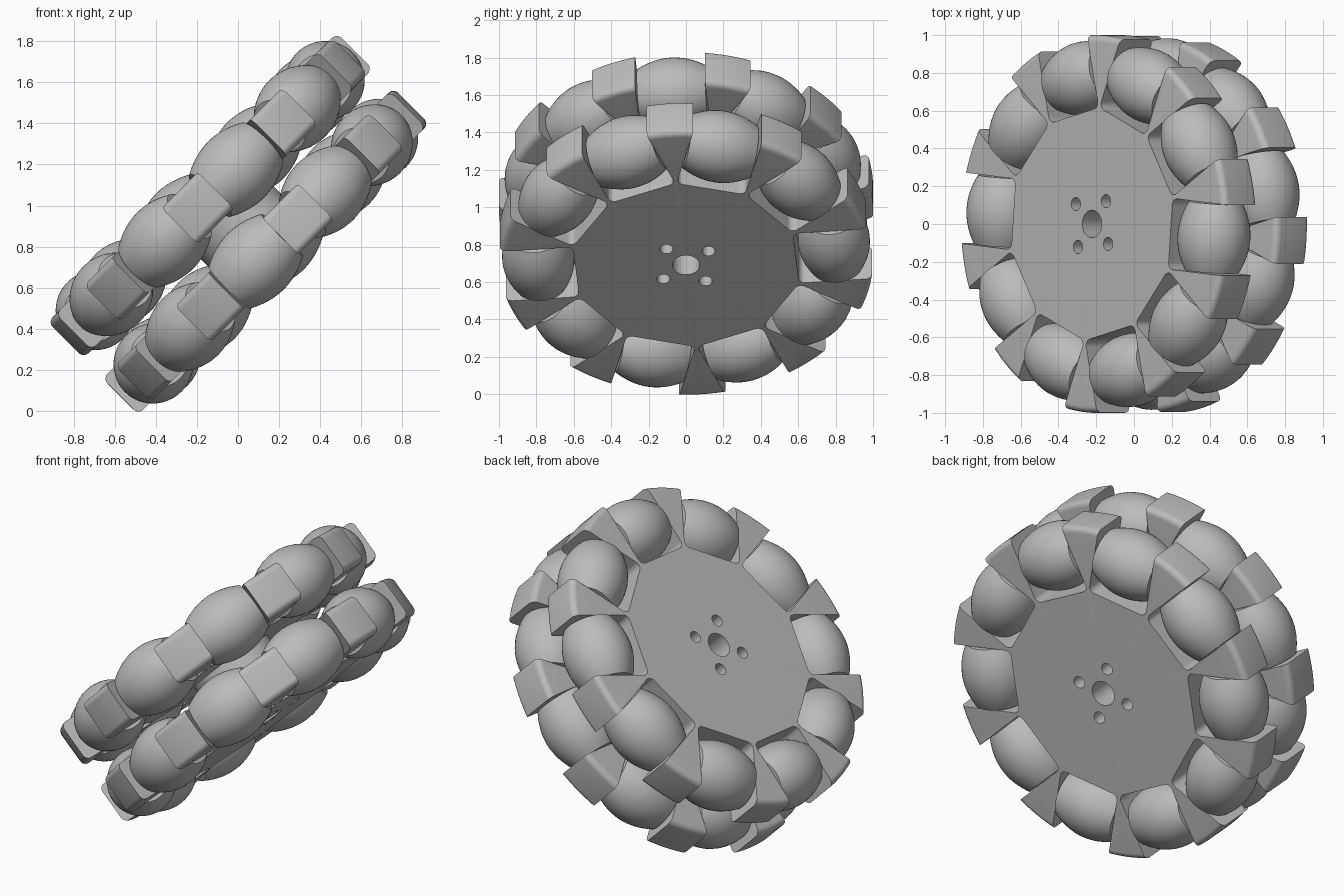
import bpy, bmesh, math
from math import pi, sin, cos, radians
from mathutils import Matrix, Vector

cube = bpy.data.objects.get("Cube")
if cube:
    bpy.data.objects.remove(cube, do_unlink=True)

RIM, INNER, OUTER = 1.0, 0.068, 0.315      # wheel radius and plate faces along the axle
COUNT = 10
STEP = 2 * pi / COUNT
POCKET_HALF, POCKET_FLOOR = 0.188, 0.59
ROLLER_R, ROLLER_END, ROLLER_HALF, ROLLER_AT = 0.193, 0.143, 0.183, 0.793
TILT = Matrix.Translation((0, 0, 0.913)) @ Matrix.Rotation(radians(-45), 4, 'Y')

grey = bpy.data.materials.new("plain grey")
grey.use_nodes = True
grey.diffuse_color = (0.5, 0.5, 0.5, 1)
grey.node_tree.nodes["Principled BSDF"].inputs["Base Color"].default_value = (0.5, 0.5, 0.5, 1)


def make(name, bm):
    bmesh.ops.recalc_face_normals(bm, faces=bm.faces)
    mesh = bpy.data.meshes.new(name)
    bm.to_mesh(mesh)
    bm.free()
    mesh.materials.append(grey)
    obj = bpy.data.objects.new(name, mesh)
    bpy.context.collection.objects.link(obj)
    return obj


def lathe(profile, sides):
    """Revolve (radius, height) points about z; both ends lie on the axis."""
    bm = bmesh.new()
    verts = [bm.verts.new((r, 0, z)) for r, z in profile]
    edges = [bm.edges.new(pair) for pair in zip(verts, verts[1:])]
    bmesh.ops.spin(bm, geom=verts + edges, cent=(0, 0, 0), axis=(0, 0, 1),
                   angle=2 * pi, steps=sides)
    bmesh.ops.remove_doubles(bm, verts=bm.verts, dist=1e-5)
    return bm


def prism(bm, outline, low, high):
    base = bm.faces.new([bm.verts.new((x, y, low)) for x, y in outline])
    top = bmesh.ops.extrude_face_region(bm, geom=[base])["geom"]
    bmesh.ops.translate(bm, vec=(0, 0, high - low),
                        verts=[v for v in top if isinstance(v, bmesh.types.BMVert)])


def circle(x, y, r, n=32):
    return [(x + r * cos(2 * pi * i / n), y + r * sin(2 * pi * i / n)) for i in range(n)]


def spun(points, angle):
    turn = Matrix.Rotation(angle, 2)
    return [tuple(turn @ Vector(p)) for p in points]


def smooth(obj, angle=30):
    bpy.ops.object.select_all(action='DESELECT')
    obj.select_set(True)
    bpy.context.view_layer.objects.active = obj
    bpy.ops.object.shade_smooth_by_angle(angle=radians(angle))


def cut(obj, cutter):
    cutter.hide_render = True
    mod = obj.modifiers.new("cut", 'BOOLEAN')
    mod.operation, mod.solver, mod.object = 'DIFFERENCE', 'EXACT', cutter
    bpy.context.view_layer.objects.active = obj
    bpy.ops.object.modifier_apply(modifier=mod.name)
    bpy.data.objects.remove(cutter, do_unlink=True)


# Slot that holds one roller, with rounded inner corners
FILLET = 0.035
slot = [(1.2, -POCKET_HALF), (1.2, POCKET_HALF)]
for sign, start in ((1, pi / 2), (-1, pi)):
    for i in range(7):
        a = start + pi / 2 * i / 6
        slot.append((POCKET_FLOOR + FILLET + FILLET * cos(a),
                     sign * (POCKET_HALF - FILLET) + FILLET * sin(a)))

# Bolt circle, shared by both plates and the spacer
holes = [circle(0, 0, 0.073)]
for k in range(4):
    a = radians(49 + 90 * k)
    holes.append(circle(0.16 * cos(a), 0.16 * sin(a), 0.035, 24))


def drill(bm):
    for hole in holes:
        prism(bm, hole, -0.5, 0.5)


# Plate section with a rounded rim
ROUND = 0.035
section = [(0, INNER)]
for z, start in ((INNER + ROUND, -pi / 2), (OUTER - ROUND, 0)):
    for i in range(7):
        a = start + pi / 2 * i / 6
        section.append((RIM - ROUND + ROUND * cos(a), z + ROUND * sin(a)))
section.append((0, OUTER))

# Barrel roller with axle stubs, revolved then laid along the tangent
barrel = [(0, -0.2), (0.03, -0.2), (0.03, -ROLLER_HALF)]
for i in range(17):
    t = -1 + i / 8
    barrel.append((ROLLER_END + (ROLLER_R - ROLLER_END) * (1 - t * t), t * ROLLER_HALF))
barrel += [(0.03, ROLLER_HALF), (0.03, 0.2), (0, 0.2)]

roller_mesh = None
for side, first, label in ((1, radians(13), "upper"), (-1, radians(-5), "lower")):
    plate = make(label + "_plate", lathe([(r, side * z) for r, z in section], 160))
    bm = bmesh.new()
    for k in range(COUNT):
        prism(bm, spun(slot, first + (k + 0.5) * STEP), -0.5, 0.5)
    drill(bm)
    cut(plate, make("cutter", bm))
    smooth(plate)
    plate.matrix_world = TILT

    for k in range(COUNT):
        if roller_mesh is None:
            roller = make("roller", lathe(barrel, 48))
            roller.data.transform(Matrix.Rotation(pi / 2, 4, 'X'))
            smooth(roller)
            roller_mesh = roller.data
        else:
            roller = bpy.data.objects.new("roller", roller_mesh)
            bpy.context.collection.objects.link(roller)
        roller.name = f"{label}_roller_{k + 1}"
        roller.matrix_world = (TILT @ Matrix.Rotation(first + (k + 0.5) * STEP, 4, 'Z')
                               @ Matrix.Translation((ROLLER_AT, 0, side * (INNER + OUTER) / 2)))

# Spacer joining the two plates
spacer = make("hub_spacer", lathe([(0, -INNER), (0.25, -INNER), (0.25, INNER), (0, INNER)], 64))
bm = bmesh.new()
drill(bm)
cut(spacer, make("cutter", bm))
smooth(spacer)
spacer.matrix_world = TILT
